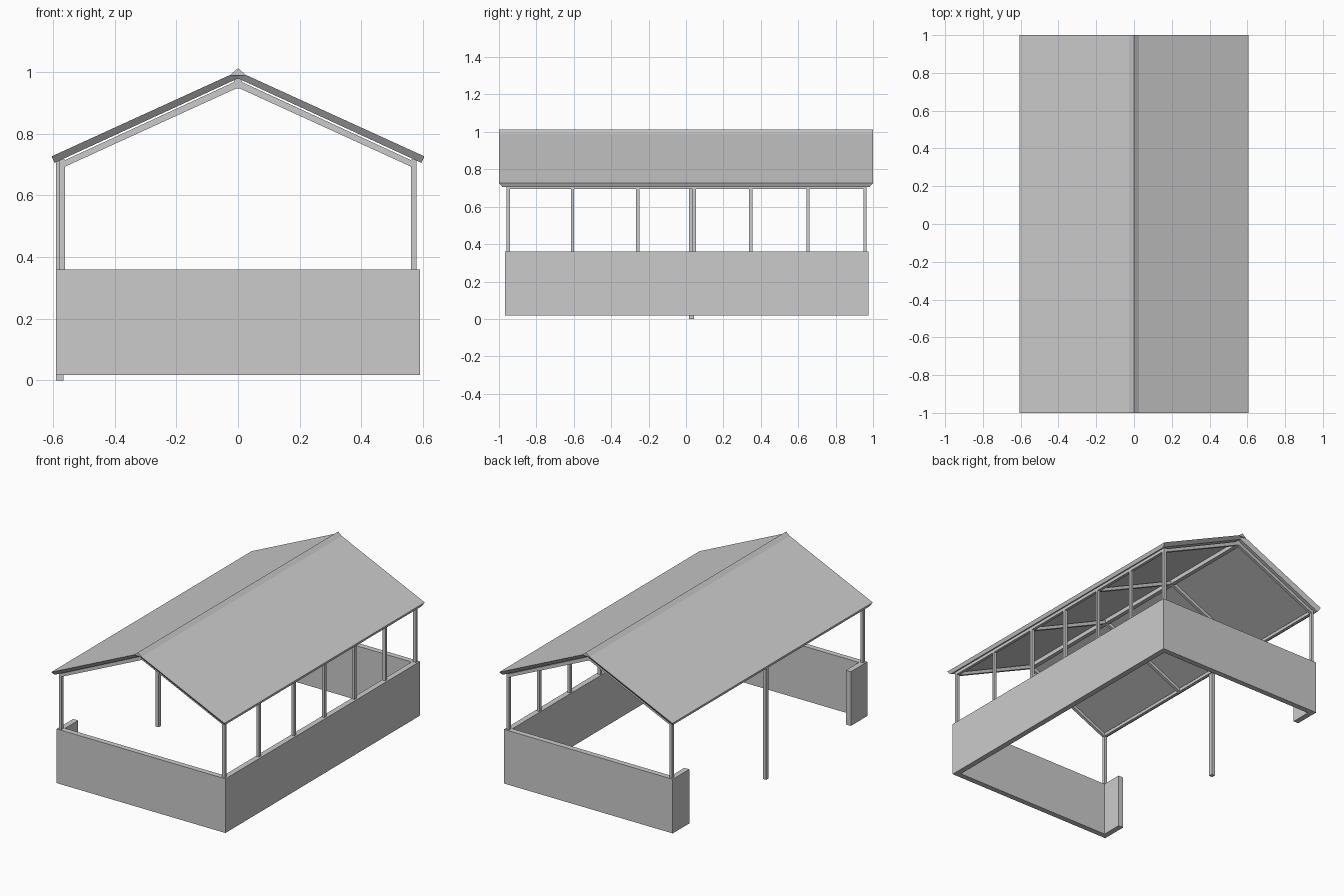
import bpy

if "Cube" in bpy.data.objects:
    bpy.data.objects.remove(bpy.data.objects["Cube"])


def mesh(name, verts, faces):
    me = bpy.data.meshes.new(name)
    me.from_pydata(verts, [], faces)
    ob = bpy.data.objects.new(name, me)
    bpy.context.collection.objects.link(ob)
    # consistent outward normals
    import bmesh
    bm = bmesh.new()
    bm.from_mesh(me)
    bmesh.ops.recalc_face_normals(bm, faces=bm.faces)
    bm.to_mesh(me)
    bm.free()
    return ob


def prism(name, lower, upper):
    """Join two matching outlines of 3D points into a closed solid."""
    n = len(lower)
    faces = [tuple(range(n)), tuple(range(n, 2 * n))]
    faces += [(i, (i + 1) % n, n + (i + 1) % n, n + i) for i in range(n)]
    return mesh(name, lower + upper, faces)


def prism_y(name, pts, y0, y1):
    return prism(name, [(x, y0, z) for x, z in pts], [(x, y1, z) for x, z in pts])


def box(name, x0, x1, y0, y1, z0, z1):
    return prism_y(name, [(x0, z0), (x1, z0), (x1, z1), (x0, z1)], y0, y1)


# Low wall: front, right and back sides with short returns on the open left
X, Y0, Y1, T, R = 0.59, -0.968, 0.975, 0.035, 0.165
outline = [(-X, Y0), (X, Y0), (X, Y1), (-X, Y1), (-X, Y1 - R), (-X + T, Y1 - R),
           (-X + T, Y1 - T), (X - T, Y1 - T), (X - T, Y0 + T), (-X + T, Y0 + T),
           (-X + T, Y0 + R), (-X, Y0 + R)]
prism("low_wall", [(x, y, 0.018) for x, y in outline], [(x, y, 0.36) for x, y in outline])

# Posts
POST_X, H = 0.57, 0.009
FRONT, BACK, TOP = -0.95, 0.957, 0.717
for i, y in enumerate((FRONT, -0.607, -0.257, 0.045, 0.347, 0.652, BACK)):
    box(f"right_post_{i}", POST_X - H, POST_X + H, y - H, y + H, 0.35, TOP)
for name, y in (("front", FRONT), ("back", BACK)):
    box(f"left_{name}_post", -POST_X - H, -POST_X + H, y - H, y + H, 0.35, TOP)
box("left_middle_post", -0.59, -0.567, 0.017, 0.042, 0.0, 0.71)

# Eave beams and ridge beam
for name, s in (("left", -1), ("right", 1)):
    box(f"{name}_eave_beam", s * POST_X - H, s * POST_X + H, FRONT - H, BACK + H, 0.694, 0.714)
box("ridge_beam", -0.013, 0.013, FRONT - H, BACK + H, 0.948, 0.979)

# Rafter pairs
rafter = [(-0.565, 0.692), (0, 0.95), (0.565, 0.692), (0.565, 0.713), (0, 0.974), (-0.565, 0.713)]
for i, y in enumerate((FRONT, -0.257, 0.347, BACK)):
    prism_y(f"rafter_pair_{i}", rafter, y - H, y + H)

# Gable roof: the underside is inset from the top so the edges slope inward
top = [(-0.605, 0.727), (0, 1.003), (0.605, 0.727)]
under = [(-0.595, 0.706), (0, 0.98), (0.595, 0.706)]
verts = [(x, s * 1.0, z) for s in (-1, 1) for x, z in top]
verts += [(x, s * 0.982, z) for s in (-1, 1) for x, z in under]
mesh("gable_roof", verts, [
    (0, 1, 4, 3), (1, 2, 5, 4), (6, 7, 10, 9), (7, 8, 11, 10),
    (0, 1, 7, 6), (1, 2, 8, 7), (3, 4, 10, 9), (4, 5, 11, 10),
    (0, 3, 9, 6), (2, 5, 11, 8)])

# Ridge cap
prism_y("ridge_cap", [(-0.027, 0.99), (0.027, 0.99), (0, 1.013)], -1.0, 1.0)
